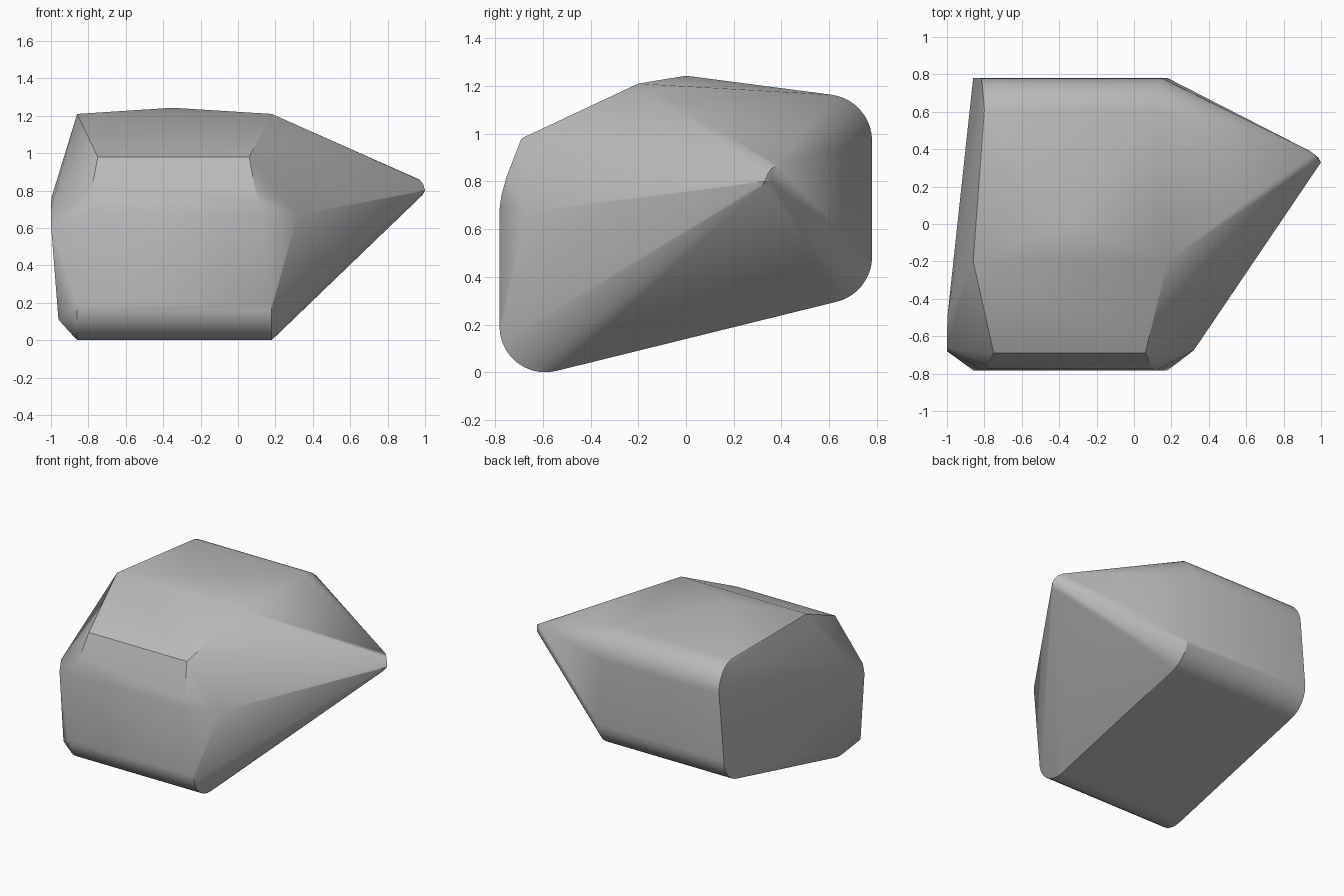
import bpy, bmesh
from math import sin, cos, radians

if "Cube" in bpy.data.objects:
    bpy.data.objects.remove(bpy.data.objects["Cube"], do_unlink=True)

stone = bpy.data.materials.new("stone grey")
stone.use_nodes = True
stone.diffuse_color = (0.5, 0.5, 0.5, 1)
stone.node_tree.nodes["Principled BSDF"].inputs["Base Color"].default_value = (0.5, 0.5, 0.5, 1)

points = []


def rounded_edge(y, z, radius, start, end, left, right, steps=10):
    """Arc in the side plane, repeated at the left and right ends (x may taper)."""
    for i in range(steps + 1):
        t = i / steps
        a = radians(start + (end - start) * t)
        for ends in (left, right):
            x = ends[0] + (ends[1] - ends[0]) * t
            points.append((x, y + radius * cos(a), z + radius * sin(a)))


# Rounded long edges: front bottom, back bottom, back top
rounded_edge(-0.59, 0.192, 0.192, 180, 284, (-0.86, -0.86), (0.18, 0.18))
rounded_edge(0.585, 0.485, 0.195, 284, 360, (-0.86, -0.86), (0.18, 0.18))
rounded_edge(0.585, 0.97, 0.195, 0, 83, (-0.82, -0.80), (0.15, 0.12))

# Top ridge and peak
points += [(-0.86, -0.2, 1.21), (0.18, -0.2, 1.21), (-0.35, 0, 1.243)]
# Front shoulder, gently bowed down to the front face
for x0, x1, y, z in ((-0.75, 0.06, -0.69, 0.98), (-0.78, 0.09, -0.752, 0.82),
                     (-0.79, 0.11, -0.774, 0.74), (-0.8, 0.12, -0.782, 0.68)):
    points += [(x0, y, z), (x1, y, z)]
# Blunt corners on both sides of the front
points += [(0.32, -0.675, 0.67), (0.29, -0.67, 0.71),
           (-1, -0.68, 0.62), (-1, -0.66, 0.7), (-0.998, -0.5, 0.76),
           (-0.96, -0.69, 0.11)]
# Small rounded tip
points += [(0.95, 0.385, 0.868), (0.975, 0.36, 0.855), (0.99, 0.345, 0.835),
           (1, 0.33, 0.8), (0.985, 0.315, 0.775), (0.985, 0.355, 0.8)]

# Wrap the rock surface around the outline points
bm = bmesh.new()
for p in points:
    bm.verts.new(p)
hull = bmesh.ops.convex_hull(bm, input=bm.verts)
loose = {v for v in hull["geom_interior"] + hull["geom_unused"]
         if isinstance(v, bmesh.types.BMVert)}
bmesh.ops.delete(bm, geom=[v for v in loose if not v.link_faces], context="VERTS")
bmesh.ops.dissolve_limit(bm, angle_limit=radians(0.5), verts=bm.verts, edges=bm.edges)
bmesh.ops.recalc_face_normals(bm, faces=bm.faces)

mesh = bpy.data.meshes.new("rock")
bm.to_mesh(mesh)
bm.free()
mesh.materials.append(stone)
rock = bpy.data.objects.new("rock", mesh)
bpy.context.collection.objects.link(rock)

# Smooth rounded edges, crisp facets
bpy.ops.object.select_all(action="DESELECT")
rock.select_set(True)
bpy.context.view_layer.objects.active = rock
bpy.ops.object.shade_smooth_by_angle(angle=radians(30))
